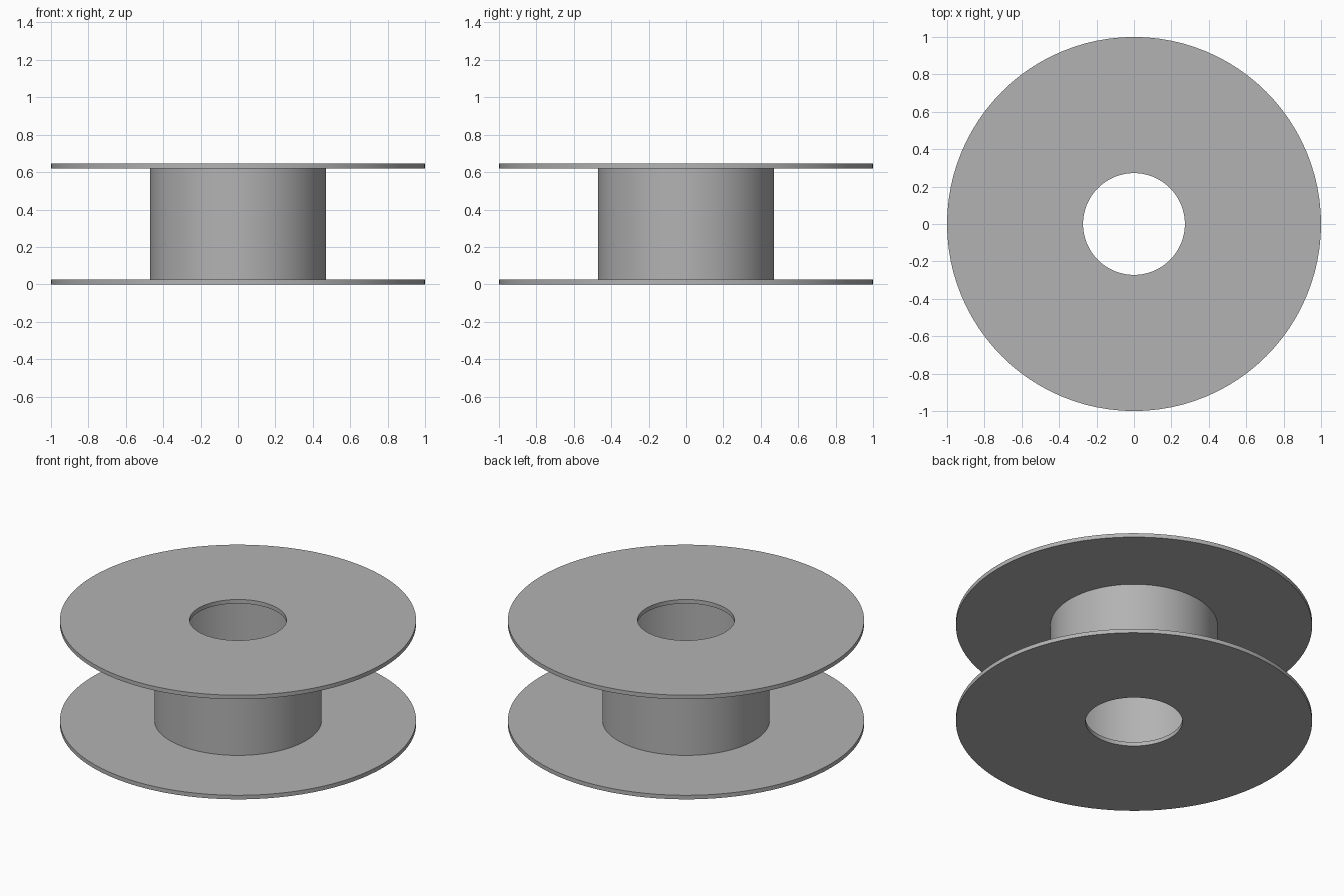
import bpy
import bmesh
from math import cos, sin, tau, radians

cube = bpy.data.objects.get("Cube")
if cube:
    bpy.data.objects.remove(cube, do_unlink=True)

grey = bpy.data.materials.new("mid_grey")
grey.use_nodes = True
colour = (0.45, 0.45, 0.45, 1)
grey.diffuse_color = colour
grey.node_tree.nodes["Principled BSDF"].inputs["Base Color"].default_value = colour

HEIGHT, THICK = 0.645, 0.025
OUTER, BARREL, BARREL_IN, HOLE = 1.0, 0.47, 0.445, 0.272


def ring(name, r_in, r_out, z0, z1, sides=96):
    """Closed ring with a rectangular section."""
    bm = bmesh.new()
    section = [(r_in, z0), (r_out, z0), (r_out, z1), (r_in, z1)]
    loops = [[bm.verts.new((r * cos(tau * i / sides), r * sin(tau * i / sides), z))
              for r, z in section] for i in range(sides)]
    for i in range(sides):
        a, b = loops[i], loops[(i + 1) % sides]
        for j in range(4):
            k = (j + 1) % 4
            bm.faces.new((a[j], b[j], b[k], a[k]))
    bmesh.ops.recalc_face_normals(bm, faces=bm.faces)
    mesh = bpy.data.meshes.new(name)
    bm.to_mesh(mesh)
    bm.free()
    mesh.materials.append(grey)
    obj = bpy.data.objects.new(name, mesh)
    bpy.context.collection.objects.link(obj)
    bpy.ops.object.select_all(action="DESELECT")
    obj.select_set(True)
    bpy.context.view_layer.objects.active = obj
    bpy.ops.object.shade_smooth_by_angle(angle=radians(30))
    return obj


# Two flanges joined by a hollow barrel
ring("bottom_flange", HOLE, OUTER, 0, THICK)
ring("top_flange", HOLE, OUTER, HEIGHT - THICK, HEIGHT)
ring("barrel", BARREL_IN, BARREL, THICK, HEIGHT - THICK)
